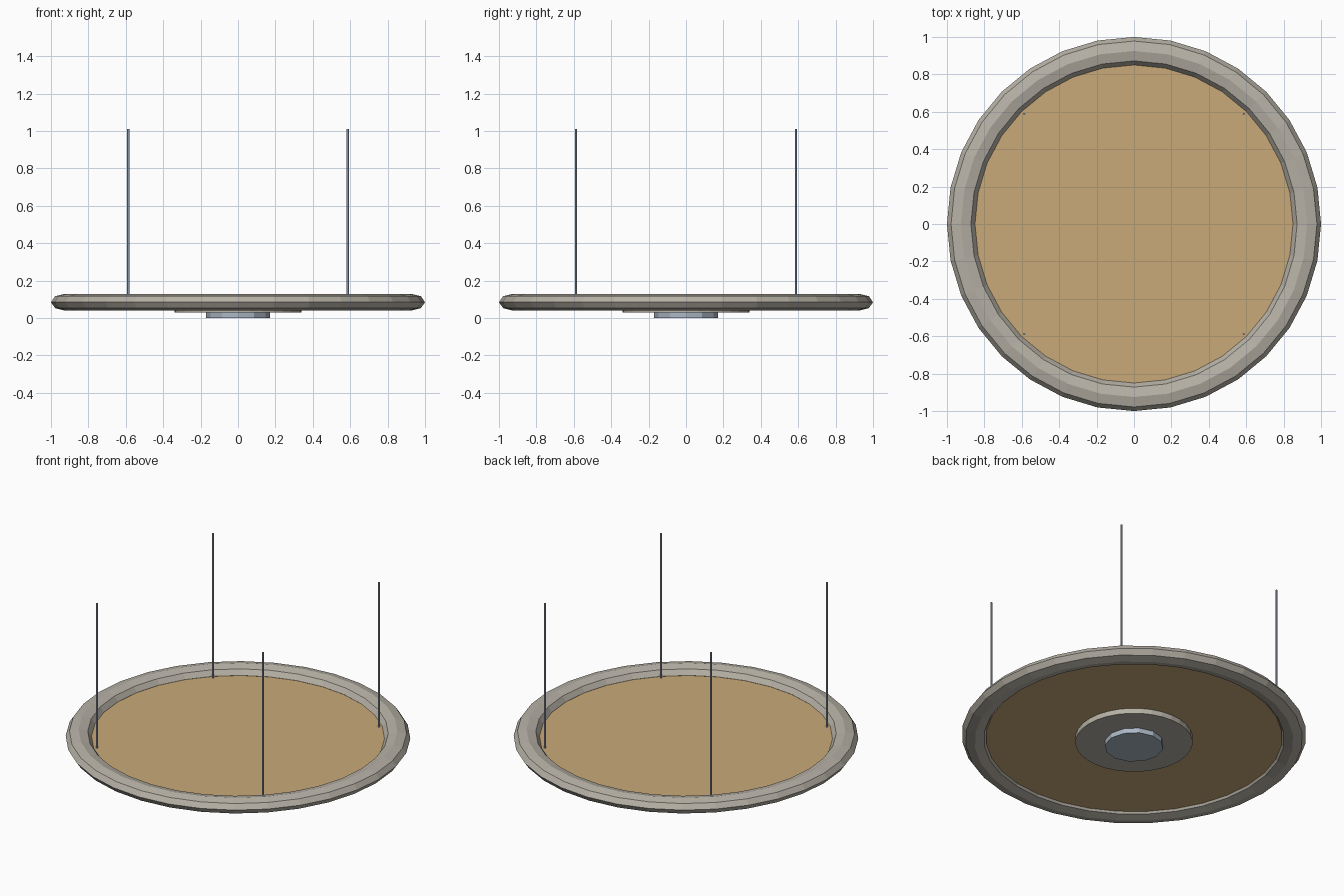
import bpy
from math import radians

cube = bpy.data.objects.get("Cube")
if cube:
    bpy.data.objects.remove(cube, do_unlink=True)


def make_material(name, r, g, b):
    mat = bpy.data.materials.new(name)
    mat.use_nodes = True
    colour = (r, g, b, 1)
    mat.diffuse_color = colour
    mat.node_tree.nodes["Principled BSDF"].inputs["Base Color"].default_value = colour
    return mat


stone = make_material("warm grey", 0.47, 0.44, 0.38)
wood = make_material("light wood", 0.58, 0.40, 0.19)
steel = make_material("blue grey steel", 0.41, 0.48, 0.56)


def cylinder(name, mat, radius, bottom, top, sides, x=0, y=0):
    """Upright flat-faced cylinder spanning bottom to top, a corner on +x."""
    bpy.ops.mesh.primitive_cylinder_add(
        vertices=sides, radius=radius, depth=top - bottom,
        location=(x, y, (bottom + top) / 2), rotation=(0, 0, radians(90)))
    obj = bpy.context.object
    obj.name = name
    obj.data.materials.append(mat)
    return obj


# Flattened outer rim
bpy.ops.mesh.primitive_torus_add(
    major_segments=32, minor_segments=8, major_radius=0.925,
    minor_radius=0.075, location=(0, 0, 0.085))
rim = bpy.context.object
rim.name = "rim"
rim.scale.z = 0.6
rim.data.materials.append(stone)

# Panel filling the rim, with the stepped hub beneath it
cylinder("panel", wood, 0.86, 0.064, 0.084, 32)
cylinder("hub_plate", stone, 0.34, 0.031, 0.066, 32)
cylinder("hub_cap", steel, 0.17, 0.0, 0.033, 12)

# Four thin suspension rods
for side, x in (("right", -0.587), ("left", 0.587)):
    for end, y in (("front", -0.587), ("back", 0.587)):
        cylinder(f"{end}_{side}_rod", steel, 0.006, 0.07, 1.01, 6, x, y)
